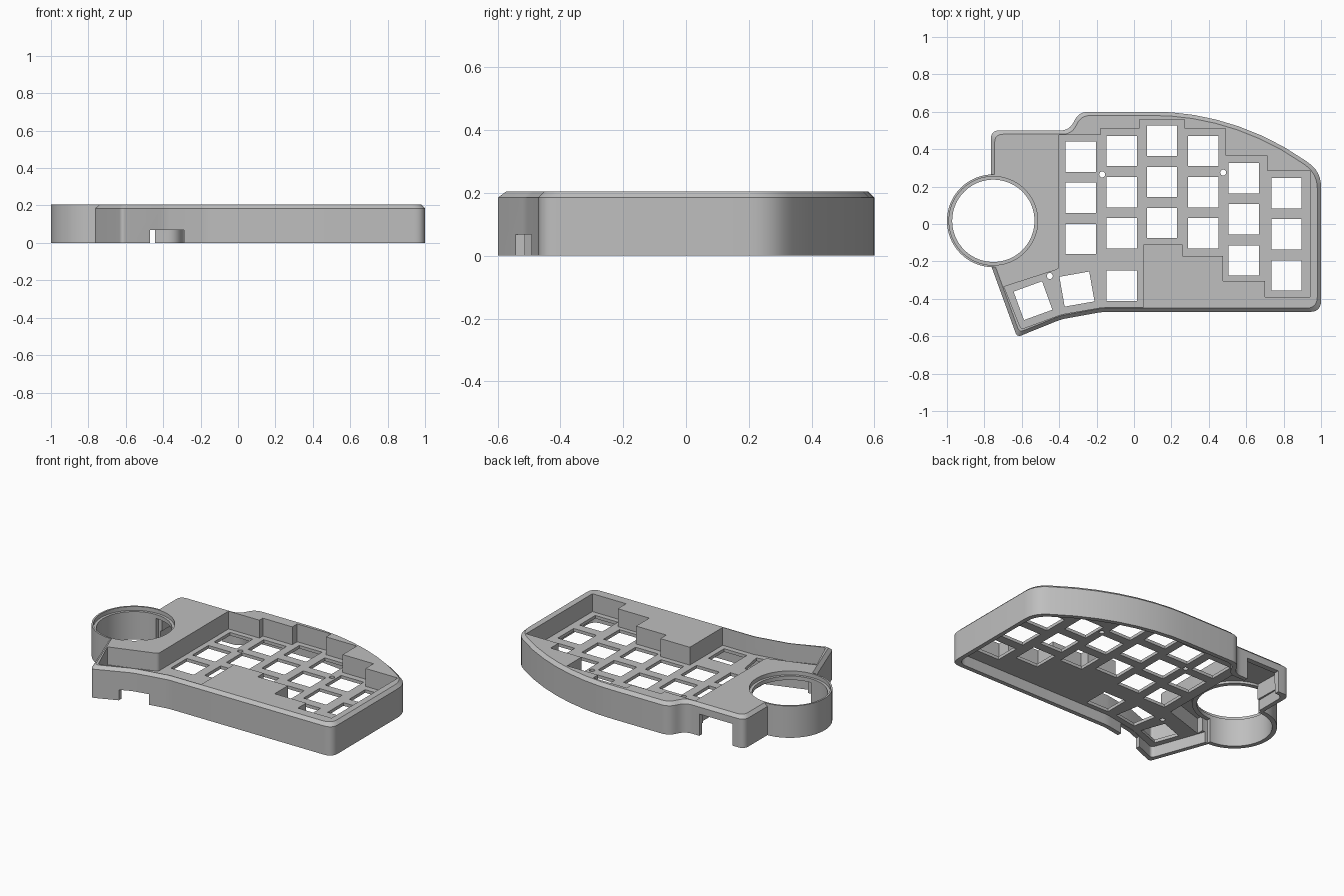
import bpy
import bmesh
import math
from mathutils import Vector, Matrix

cube = bpy.data.objects.get("Cube")
if cube:
    bpy.data.objects.remove(cube, do_unlink=True)

gray = bpy.data.materials.new("mid gray plastic")
gray.use_nodes = True
COLOR = (0.52, 0.52, 0.52, 1)
gray.diffuse_color = COLOR
gray.node_tree.nodes["Principled BSDF"].inputs["Base Color"].default_value = COLOR

TOP, CHAMFER, WALL = 0.205, 0.02, 0.028
PLATE_LOW, PLATE_TOP = 0.07, 0.09
RING = Vector((-0.752, 0.017, 0))
RING_R = 0.248


def rounded(corners, steps=6):
    """Polygon from (x, y, radius) corners, radius optional."""
    out = []
    for i, c in enumerate(corners):
        p = Vector(c[:2])
        r = c[2] if len(c) > 2 else 0
        if not r:
            out.append(p)
            continue
        a = p + (Vector(corners[i - 1][:2]) - p).normalized() * r
        b = p + (Vector(corners[(i + 1) % len(corners)][:2]) - p).normalized() * r
        for k in range(steps + 1):
            t = k / steps
            out.append(a * (1 - t) ** 2 + p * 2 * t * (1 - t) + b * t * t)
    return out


def inset(corners, d):
    """Mitred inward offset of counter-clockwise corners, radii kept."""
    out = []
    for i, c in enumerate(corners):
        p = Vector(c[:2])
        u = (p - Vector(corners[i - 1][:2])).normalized()
        v = (Vector(corners[(i + 1) % len(corners)][:2]) - p).normalized()
        n1, n2 = Vector((-u.y, u.x)), Vector((-v.y, v.x))
        q = p + (n1 + n2) * d / (1 + n1.dot(n2))
        out.append((q.x, q.y, *c[2:]))
    return out


def add_layers(bm, layers):
    """Closed solid through (points, z) layers with equal point counts."""
    rows = [[bm.verts.new((p.x, p.y, z)) for p in pts] for pts, z in layers]
    n = len(rows[0])
    bm.faces.new(rows[0][::-1])
    bm.faces.new(rows[-1])
    for low, high in zip(rows, rows[1:]):
        for i in range(n):
            j = (i + 1) % n
            bm.faces.new((low[i], low[j], high[j], high[i]))


def add_box(bm, lo, hi, angle=0):
    lo, hi = Vector(lo), Vector(hi)
    m = (Matrix.Translation((lo + hi) / 2) @ Matrix.Rotation(math.radians(angle), 4, "Z")
         @ Matrix.Diagonal((*(hi - lo), 1)))
    bmesh.ops.create_cube(bm, size=1, matrix=m)


def add_cylinder(bm, center, r, z0, z1, sides=96):
    bmesh.ops.create_cone(bm, cap_ends=True, segments=sides, radius1=r, radius2=r, depth=z1 - z0,
                          matrix=Matrix.Translation((center[0], center[1], (z0 + z1) / 2)))


def finish(name, bm):
    bmesh.ops.recalc_face_normals(bm, faces=bm.faces)
    mesh = bpy.data.meshes.new(name)
    bm.to_mesh(mesh)
    bm.free()
    mesh.materials.append(gray)
    obj = bpy.data.objects.new(name, mesh)
    bpy.context.collection.objects.link(obj)
    return obj


def cut(obj, build):
    """Subtract a temporary solid, made by build(bm), from obj."""
    bm = bmesh.new()
    build(bm)
    tool = finish("helper", bm)
    tool.hide_render = True
    mod = obj.modifiers.new("cut", "BOOLEAN")
    mod.operation, mod.solver, mod.object = "DIFFERENCE", "EXACT", tool
    bpy.context.view_layer.update()
    graph = bpy.context.evaluated_depsgraph_get()
    mesh = bpy.data.meshes.new_from_object(obj.evaluated_get(graph))
    obj.modifiers.clear()
    obj.data = mesh
    bpy.data.objects.remove(tool, do_unlink=True)


# Outer case shell with chamfered top edge
outline = [
    (-0.765, -0.22), (-0.625, -0.605, 0.025), (-0.39, -0.51, 0.03), (-0.17, -0.47, 0.03),
    (1.0, -0.47, 0.06), (1.0, 0.28, 0.08), (0.915, 0.34), (0.8, 0.413), (0.68, 0.474),
    (0.56, 0.522), (0.44, 0.558), (0.32, 0.583), (0.2, 0.597), (0.1, 0.6),
    (-0.295, 0.6, 0.05), (-0.345, 0.5, 0.05), (-0.765, 0.5, 0.045)]
base = rounded(outline)
bm = bmesh.new()
add_layers(bm, [(base, 0), (base, TOP - CHAMFER), (rounded(inset(outline, CHAMFER)), TOP)])
case = finish("keyboard_case", bm)

# Hollow underside, taller below the raised corner block
cavity = rounded(inset(outline, WALL))
cut(case, lambda bm: add_layers(bm, [(cavity, -0.1), (cavity, PLATE_LOW)]))
pocket = rounded([(-0.71, -0.27), (-0.43, -0.18), (-0.43, 0.465), (-0.73, 0.465)])
cut(case, lambda bm: add_layers(bm, [(pocket, 0.03), (pocket, 0.17)]))

# Recessed key well with stepped column edges
well = rounded([
    (-0.40, 0.475), (-0.40, -0.24, 0.02), (-0.695, -0.335), (-0.603, -0.562, 0.015),
    (-0.385, -0.482), (-0.17, -0.445), (0.05, -0.445), (0.05, -0.11), (0.26, -0.11),
    (0.26, -0.17), (0.475, -0.17), (0.475, -0.305), (0.70, -0.305), (0.70, -0.39),
    (0.94, -0.39), (0.94, 0.285), (0.71, 0.285), (0.71, 0.365), (0.49, 0.365),
    (0.49, 0.51), (0.27, 0.51), (0.27, 0.56), (0.03, 0.56), (0.03, 0.51),
    (-0.18, 0.51), (-0.18, 0.475)])
cut(case, lambda bm: add_layers(bm, [(well, PLATE_TOP), (well, 0.3)]))


# Switch openings and screw holes
def openings(bm):
    pitch, half = 0.22, 0.081
    columns = [(-0.285, 0.36, 3), (-0.065, 0.39, 3), (0.15, 0.445, 3),
               (0.37, 0.39, 3), (0.587, 0.245, 3), (0.815, 0.165, 3), (-0.065, -0.33, 1)]
    keys = [(x, y - pitch * k, 0) for x, y, n in columns for k in range(n)]
    keys += [(-0.54, -0.41, 20), (-0.305, -0.348, 10)]
    for x, y, angle in keys:
        add_box(bm, (x - half, y - half, 0.01), (x + half, y + half, 0.15), angle)
    for spot in ((-0.17, 0.265), (0.477, 0.275), (-0.45, -0.278)):
        add_cylinder(bm, spot, 0.016, 0.01, 0.15, 24)


cut(case, openings)


# Cable notches in the front and back walls
def notches(bm):
    add_box(bm, (-0.47, -0.65, -0.1), (-0.29, -0.44, PLATE_LOW - 0.002))
    add_box(bm, (-0.68, 0.44, -0.1), (-0.445, 0.6, 0.14))


cut(case, notches)

# Round holder ring: open towards the case below, stepped bore above
cut(case, lambda bm: add_cylinder(bm, RING, RING_R - 0.003, -0.1, 0.3))
bm = bmesh.new()
add_cylinder(bm, RING, RING_R, 0, TOP)
ring = finish("holder_ring", bm)
cut(ring, lambda bm: add_cylinder(bm, RING, 0.22, -0.1, 0.3))
cut(ring, lambda bm: add_cylinder(bm, RING, 0.237, TOP - 0.025, 0.3))
cut(ring, lambda bm: add_box(bm, (-0.75, -0.4, -0.1), (-0.4, 0.4, 0.155)))

# Smooth curved walls, keep hard edges
for obj in (case, ring):
    bpy.ops.object.select_all(action="DESELECT")
    obj.select_set(True)
    bpy.context.view_layer.objects.active = obj
    bpy.ops.object.shade_smooth_by_angle(angle=math.radians(25))
